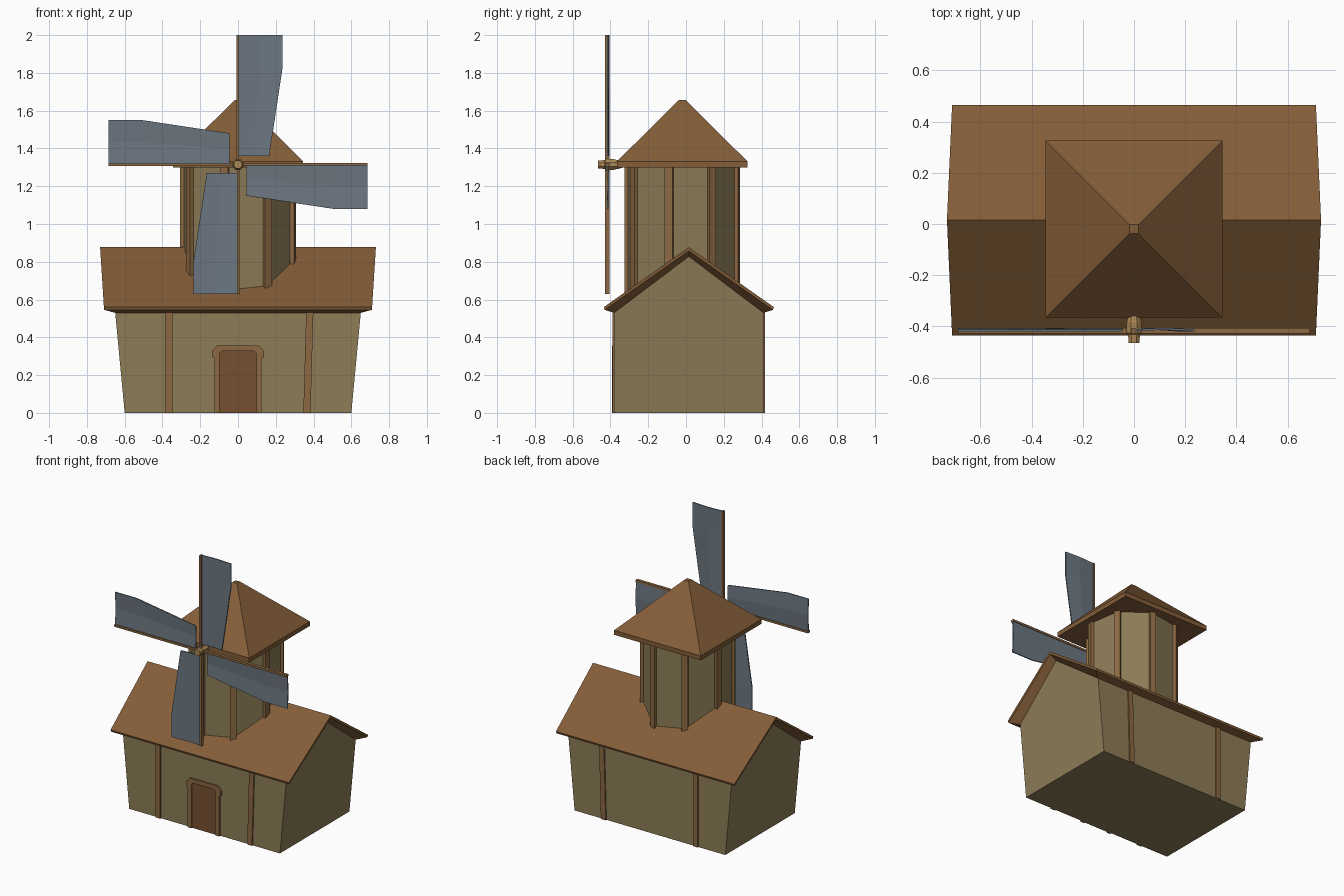
import bpy, bmesh
from math import cos, sin, pi, radians
from mathutils import Matrix, Vector

if "Cube" in bpy.data.objects:
    bpy.data.objects.remove(bpy.data.objects["Cube"])

def material(name, r, g, b):
    m = bpy.data.materials.new(name)
    m.diffuse_color = (r, g, b, 1)
    m.use_nodes = True
    m.node_tree.nodes["Principled BSDF"].inputs["Base Color"].default_value = m.diffuse_color
    return m

PLASTER = material("plaster", 0.27, 0.205, 0.095)
ROOF = material("roof_wood", 0.23, 0.11, 0.04)
TIMBER = material("timber", 0.26, 0.14, 0.055)
DOOR = material("door_wood", 0.18, 0.08, 0.03)
SAIL = material("sail_cloth", 0.15, 0.185, 0.22)
BRASS = material("hub_wood", 0.42, 0.25, 0.09)

YC = 0.015             # house ridge line
TOWER = Vector((0, -0.02, 0))
HUB = Vector((0, -0.415, 1.315))

def make(name, verts, faces, mat):
    bm = bmesh.new()
    vs = [bm.verts.new(v) for v in verts]
    for f in faces:
        bm.faces.new([vs[i] for i in f])
    bmesh.ops.recalc_face_normals(bm, faces=bm.faces[:])
    me = bpy.data.meshes.new(name)
    bm.to_mesh(me)
    bm.free()
    me.materials.append(mat)
    ob = bpy.data.objects.new(name, me)
    bpy.context.collection.objects.link(ob)
    return ob

def loft(name, loops, mat, start=True, end=True):
    """Bridge equal-sized point loops, with optional caps."""
    n = len(loops[0])
    faces = [(k*n + i, k*n + (i+1) % n, (k+1)*n + (i+1) % n, (k+1)*n + i)
             for k in range(len(loops)-1) for i in range(n)]
    if start:
        faces.append(tuple(range(n)))
    if end:
        faces.append(tuple(range((len(loops)-1)*n, len(loops)*n)))
    return make(name, [p for l in loops for p in l], faces, mat)

def rect(x0, x1, y0, y1, z):
    return [(x0, y0, z), (x1, y0, z), (x1, y1, z), (x0, y1, z)]

def extrude_y(name, outline, y0, y1, mat):
    return loft(name, [[(x, y, z) for x, z in outline] for y in (y0, y1)], mat)

def gable(ye, ze, zr, xe, xr):
    return [(-xe, YC-ye, ze), (xe, YC-ye, ze), (xr, YC, zr),
            (xe, YC+ye, ze), (-xe, YC+ye, ze), (-xr, YC, zr)]

# house walls, flaring outwards towards the roof
top = gable(0.395, 0.53, 0.828, 0.65, 0.676)
base = rect(-0.60, 0.60, YC-0.395, YC+0.395, 0)
make("house_walls", base + top,
     [(0, 1, 2, 3), (0, 1, 5, 4), (1, 2, 7, 6, 5), (2, 3, 8, 7), (3, 0, 4, 9, 8)], PLASTER)

# house roof: two slopes, thin edge, bevelled underside meeting the walls
rims = gable(0.45, 0.56, 0.877, 0.71, 0.73) + gable(0.445, 0.545, 0.857, 0.708, 0.728) + top
roof_faces = [(0, 1, 2, 5), (5, 2, 3, 4)]
for k in (0, 6):
    roof_faces += [(k+i, k+(i+1) % 6, k+6+(i+1) % 6, k+6+i) for i in range(6)]
make("house_roof", rims, roof_faces, ROOF)

# wall timbers on front and back
for side, label in ((-1, "front"), (1, "back")):
    y0, y1 = sorted((YC + side*0.38, YC + side*0.404))
    for xb, xt, hand in ((-0.367, -0.367, "left"), (0.365, 0.38, "right")):
        loft(f"{label}_{hand}_wall_post",
             [rect(xb-0.019, xb+0.019, y0, y1, 0), rect(xt-0.019, xt+0.019, y0, y1, 0.54)], TIMBER)

# door and its arched frame
def mirrored(half):
    return half + [(-x, z) for x, z in reversed(half)]

outer = mirrored([(0.125, 0), (0.125, 0.29), (0.137, 0.295), (0.137, 0.328), (0.11, 0.357)])
inner = mirrored([(0.097, 0), (0.097, 0.27), (0.097, 0.295), (0.095, 0.318), (0.083, 0.328)])
n = len(outer)
ring = [(x, y, z) for o, y in ((outer, -0.377), (outer, -0.393), (inner, -0.393), (inner, -0.377)) for x, z in o]
make("door_frame", ring,
     [(k*n+i, k*n+i+1, (k+1)*n+i+1, (k+1)*n+i) for k in range(3) for i in range(n-1)]
     + [(0, n, 2*n, 3*n), (n-1, 2*n-1, 3*n-1, 4*n-1)], TIMBER)
extrude_y("door", inner, -0.377, -0.384, DOOR)

# eight-sided tower with corner posts
A0 = radians(-13.5)
def octagon(r, z):
    return [(TOWER.x + r*cos(A0 + i*pi/4), TOWER.y + r*sin(A0 + i*pi/4), z) for i in range(8)]

loft("tower_walls", [octagon(0.298, 0.58), octagon(0.298, 1.305)], PLASTER)
for i in range(8):
    ob = loft(f"tower_post_{i+1}", [rect(0.27, 0.31, -0.021, 0.021, z) for z in (0.58, 1.305)], TIMBER)
    ob.data.transform(Matrix.Translation(TOWER) @ Matrix.Rotation(A0 + i*pi/4, 4, 'Z'))

# tower cap
def square(r, z):
    return rect(-r, r, TOWER.y - r, TOWER.y + r, z)

loft("tower_cap", [square(0.345, 1.30), square(0.345, 1.332), square(0.018, 1.656)], ROOF)

# hub: eight-sided turned profile along y
profile = [(-0.465, 0.023), (-0.432, 0.025), (-0.425, 0.031), (-0.385, 0.031), (-0.34, 0.02)]
loft("sail_hub", [[(r*cos((i+.5)*pi/4), y, HUB.z + r*sin((i+.5)*pi/4)) for i in range(8)]
                  for y, r in profile], BRASS)

# four blades, each a spar with a slightly dished sail
rows = [(0.045, 0.165), (0.515, 0.236), (0.686, 0.236)]
for i, label in enumerate(("top", "right", "bottom", "left")):
    turn = Matrix.Translation(HUB) @ Matrix.Rotation(i*pi/2, 4, 'Y')
    spar = loft(f"{label}_spar", [rect(-0.009, 0.006, -0.013, 0.009, z) for z in (0, 0.686)], TIMBER)
    verts = [(f*w, y, z) for z, w in rows
             for f, y in ((0, 0), (0.5, 0.006), (1, 0.0))]
    sail = make(f"{label}_sail", verts,
                [(r*3+c, r*3+c+1, r*3+c+4, r*3+c+3) for r in range(2) for c in range(2)], SAIL)
    mod = sail.modifiers.new("thickness", 'SOLIDIFY')
    mod.thickness = 0.008
    mod.offset = 0
    for ob in (spar, sail):
        ob.data.transform(turn)
